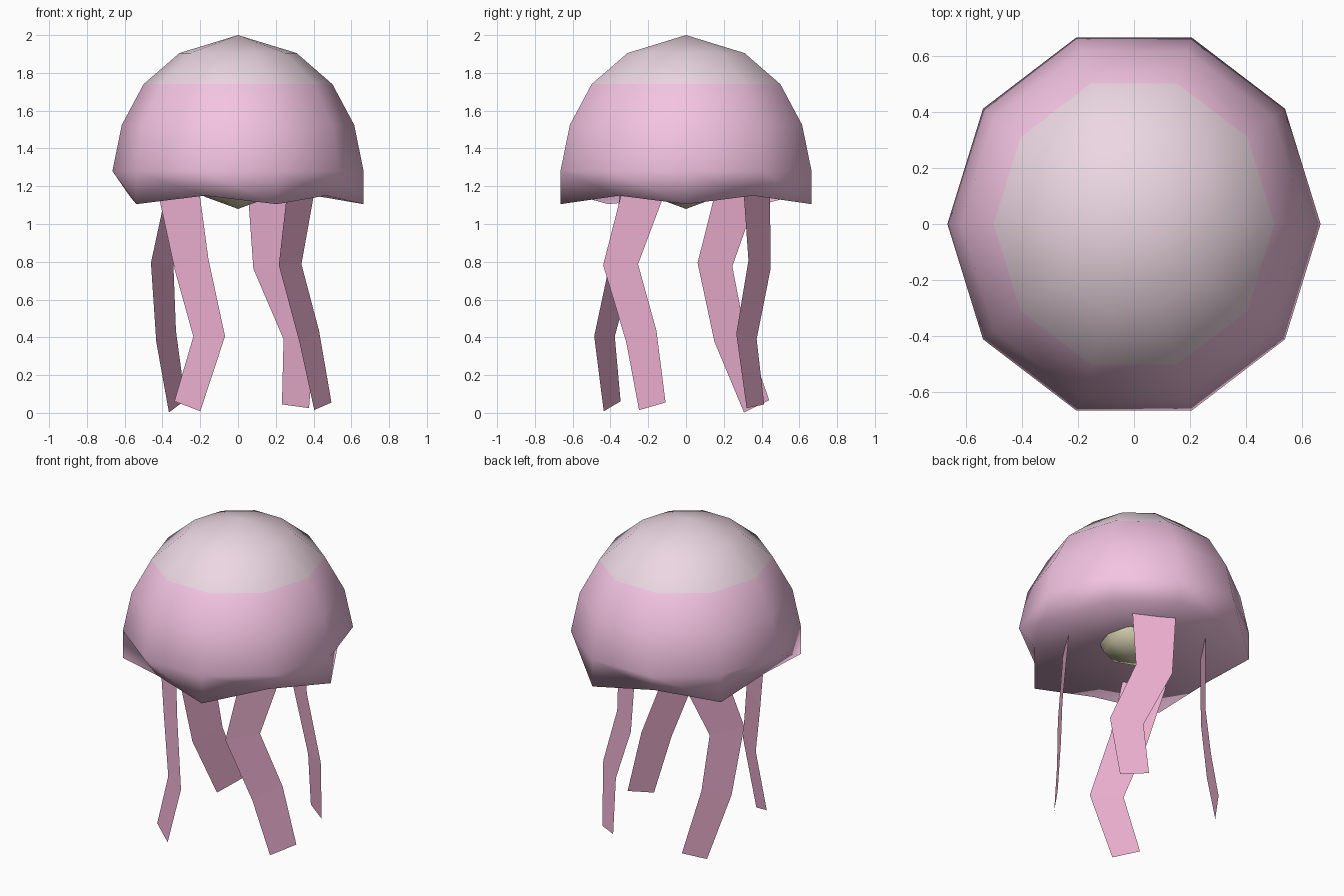
import bpy, bmesh, math
from mathutils import Vector

if "Cube" in bpy.data.objects:
    bpy.data.objects.remove(bpy.data.objects["Cube"])


def material(name, rgb):
    m = bpy.data.materials.new(name)
    m.diffuse_color = (*rgb, 1)
    m.use_nodes = True
    m.node_tree.nodes["Principled BSDF"].inputs["Base Color"].default_value = m.diffuse_color
    return m


PINK = material("bell_pink", (0.90, 0.55, 0.76))
PALE = material("crown_pale", (0.84, 0.68, 0.76))
RIBBON = material("tentacle_pink", (0.86, 0.44, 0.64))
CREAM = material("core_cream", (0.80, 0.75, 0.50))


def finish(bm, name, mats, smooth=True):
    me = bpy.data.meshes.new(name)
    for f in bm.faces:
        f.smooth = smooth
    bm.to_mesh(me)
    bm.free()
    for m in mats:
        me.materials.append(m)
    ob = bpy.data.objects.new(name, me)
    bpy.context.collection.objects.link(ob)
    return ob


# Bell: ten-sided dome with a scalloped rim and a closed underside
N, YS = 10, 1.051
bm = bmesh.new()


def ring(even, odd):
    out = []
    for i in range(N):
        r, z = odd if i % 2 else even
        a = math.tau * i / N
        out.append(bm.verts.new((r * math.cos(a), YS * r * math.sin(a), z)))
    return out


profile = [(0.31, 1.905), (0.50, 1.74), (0.615, 1.525), (0.665, 1.28)]
rings = [ring(p, p) for p in profile]
rings.append(ring((0.665, 1.105), (0.575, 1.15)))
top = bm.verts.new((0, 0, 2))
under = bm.verts.new((0, 0, 1.22))
for i in range(N):
    j = (i + 1) % N
    bm.faces.new((top, rings[0][i], rings[0][j])).material_index = 1
    for k in range(len(rings) - 1):
        a, b = rings[k], rings[k + 1]
        f = bm.faces.new((a[i], b[i], b[j], a[j]))
        f.material_index = 1 if k == 0 else 0
    bm.faces.new((under, rings[-1][j], rings[-1][i]))
finish(bm, "bell", [PINK, PALE])

# Core: low-poly ball poking through the underside
bm = bmesh.new()
bmesh.ops.create_uvsphere(bm, u_segments=8, v_segments=4, radius=1)
for v in bm.verts:
    v.co = Vector((v.co.x * 0.25, v.co.y * 0.25, v.co.z * 0.22 + 1.30))
finish(bm, "core", [CREAM])

# Tentacles: flat wavy ribbons; each row is the sideways sway from top to tip
HEIGHTS = (1.20, 0.785, 0.405, 0.035)
RADII = (0.40, 0.42, 0.445, 0.474)
WIDTHS = (0.26, 0.22, 0.20, 0.172)
SWAY = {
    "front_right": (-33, (0.0, -0.14, 0.007, 0.095)),
    "back_right": (57, (0.07, 0.068, -0.0975, -0.055)),
    "back_left": (147, (-0.07, 0.09, 0.0135, -0.138)),
    "front_left": (237, (-0.12, -0.02, 0.107, -0.012)),
}
for name, (deg, sway) in SWAY.items():
    a = math.radians(deg)
    out = Vector((math.cos(a), math.sin(a), 0))
    side = Vector((-math.sin(a), math.cos(a), 0))
    up = Vector((0, 0, 1))
    path = [Vector((t, z)) for t, z in zip(sway, HEIGHTS)]
    bm = bmesh.new()
    pairs = []
    for k, p in enumerate(path):
        # Cross-edge is square to the average direction at each bend
        d = Vector((0, 0))
        if k > 0:
            d += (p - path[k - 1]).normalized()
        if k < 3:
            d += (path[k + 1] - p).normalized()
        d.normalize()
        across = Vector((-d.y, d.x)) * WIDTHS[k] / 2
        pairs.append([bm.verts.new(out * RADII[k] + side * q.x + up * q.y)
                      for q in (p - across, p + across)])
    for (l0, r0), (l1, r1) in zip(pairs, pairs[1:]):
        bm.faces.new((l0, l1, r1, r0))
    finish(bm, name + "_tentacle", [RIBBON], smooth=False)
